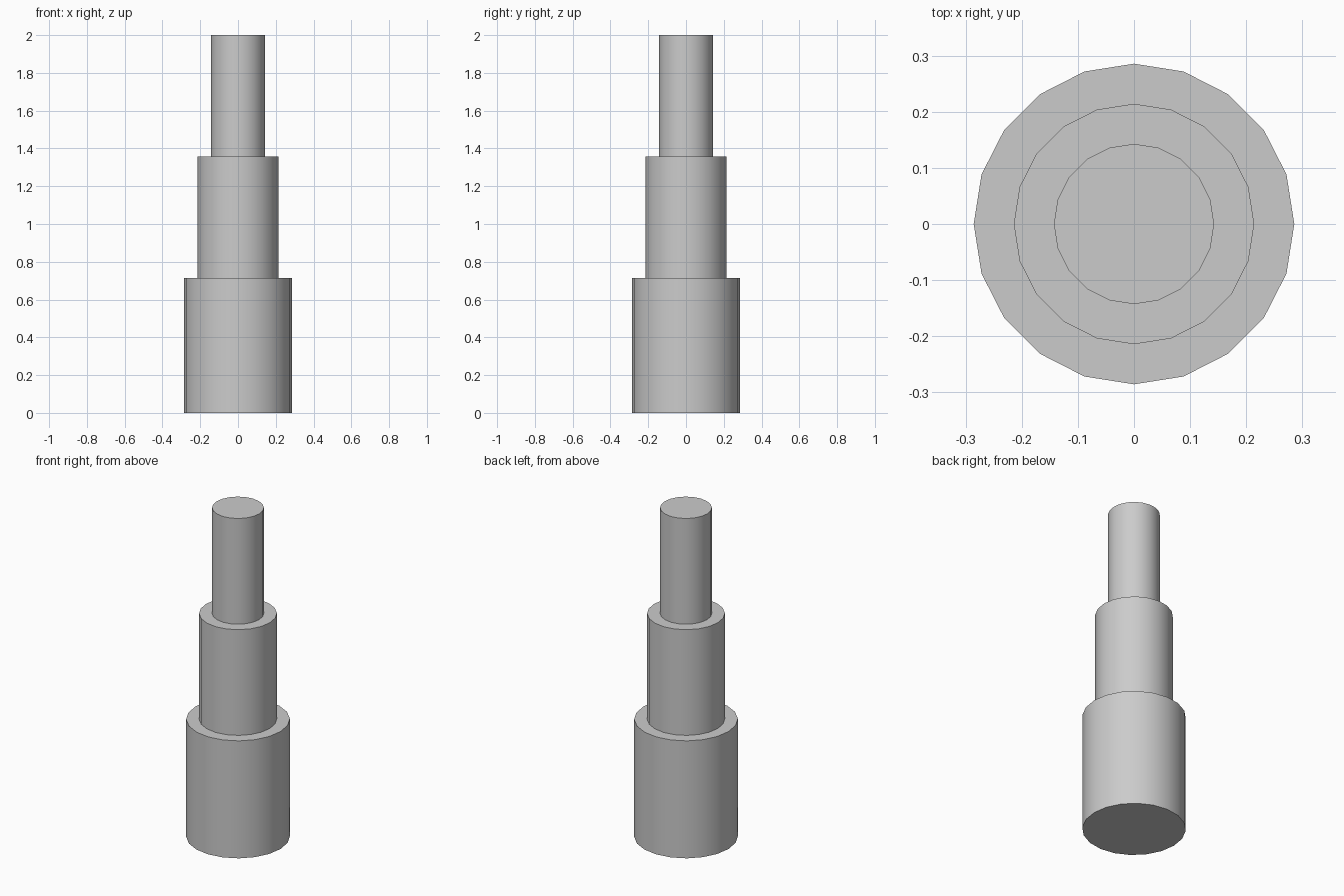
import bpy
import math

default_cube = bpy.data.objects.get("Cube")
if default_cube:
    bpy.data.objects.remove(default_cube, do_unlink=True)

# Single plain grey finish
grey = bpy.data.materials.new("plain_grey")
grey.use_nodes = True
GREY = (0.6, 0.6, 0.6, 1.0)
grey.diffuse_color = GREY
grey.node_tree.nodes["Principled BSDF"].inputs["Base Color"].default_value = GREY

UNIT = 1 / 7   # radius of the top stage


def stage(name, radius, bottom, top):
    """Upright 20-sided cylinder, smooth around its wall and sharp at its rims."""
    bpy.ops.mesh.primitive_cylinder_add(
        vertices=20, radius=radius * UNIT, depth=(top - bottom) * UNIT,
        location=(0, 0, (top + bottom) / 2 * UNIT))
    part = bpy.context.object
    part.name = name
    part.data.materials.append(grey)
    bpy.ops.object.shade_smooth_by_angle(angle=math.radians(30))


# Three stacked stages, each narrower than the one below
stage("lower_stage", 2, 0, 5)
stage("middle_stage", 1.5, 5, 9.5)
stage("top_stage", 1, 9.5, 14)
